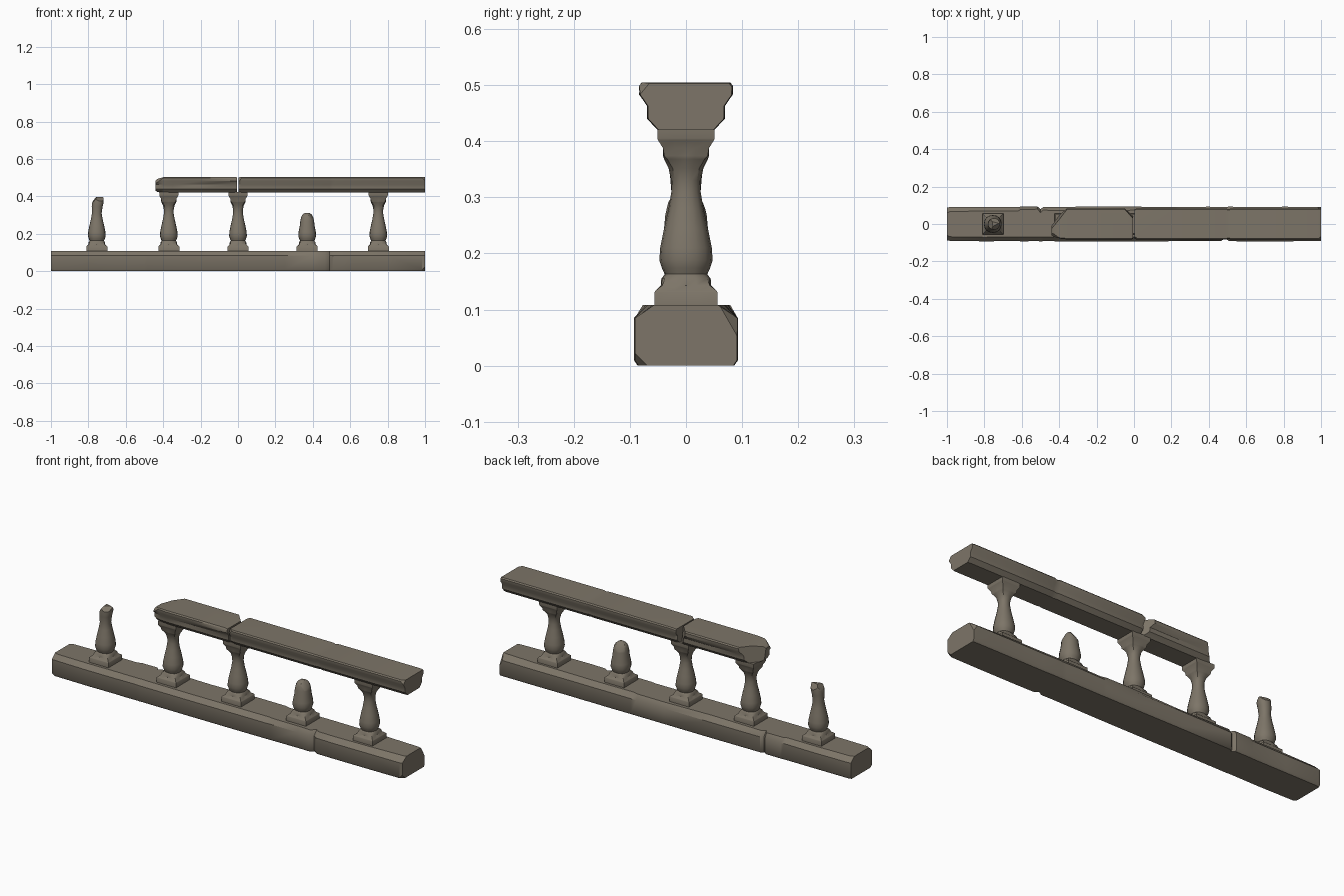
import bpy, bmesh, math, random
from mathutils import Vector

if "Cube" in bpy.data.objects:
    bpy.data.objects.remove(bpy.data.objects["Cube"])

random.seed(4)
stone = bpy.data.materials.new("weathered stone")
stone.diffuse_color = (0.205, 0.178, 0.138, 1)
stone.use_nodes = True
stone.node_tree.nodes["Principled BSDF"].inputs["Base Color"].default_value = stone.diffuse_color


def loft(name, rings, chips=(), angle=35):
    """Skin closed rings, cap both ends, then slice off chips (point, outward normal)."""
    bm = bmesh.new()
    rows = [[bm.verts.new(p) for p in ring] for ring in rings]
    n = len(rows[0])
    for a, b in zip(rows, rows[1:]):
        for i in range(n):
            j = (i + 1) % n
            bm.faces.new((a[i], a[j], b[j], b[i]))
    bm.faces.new(rows[0])
    bm.faces.new(rows[-1])
    for co, no in chips:
        geom = bm.verts[:] + bm.edges[:] + bm.faces[:]
        cut = bmesh.ops.bisect_plane(bm, geom=geom, dist=1e-5, plane_co=co, plane_no=no, clear_outer=True)
        edges = [e for e in cut["geom_cut"] if isinstance(e, bmesh.types.BMEdge)]
        if edges:
            bmesh.ops.holes_fill(bm, edges=edges, sides=0)
    bmesh.ops.recalc_face_normals(bm, faces=bm.faces[:])
    me = bpy.data.meshes.new(name)
    bm.to_mesh(me)
    bm.free()
    me.materials.append(stone)
    ob = bpy.data.objects.new(name, me)
    bpy.context.collection.objects.link(ob)
    bpy.ops.object.select_all(action='DESELECT')
    ob.select_set(True)
    bpy.context.view_layer.objects.active = ob
    bpy.ops.object.shade_smooth_by_angle(angle=math.radians(angle))
    return ob


def wob(s=0.0012):
    return random.uniform(-s, s)


# Base beam: stations of (x, front top half width, front inset, back top half width, back inset)
def base_ring(x, ft, fi, bt, bi):
    f, b = 0.092 - fi + wob(), 0.092 - bi + wob()
    pts = [(-f + 0.007, 0), (-f, 0.010), (-f, 0.084 + wob()), (-ft, 0.108),
           (bt, 0.108), (b, 0.084 + wob()), (b, 0.010), (b - 0.007, 0)]
    return [(x, y, z) for y, z in pts]


stations = [
    (-1.0, .060, .004, .058, .004), (-0.985, .068, .001, .066, .001), (-0.80, .071, 0, .070, 0),
    (-0.62, .069, 0, .070, 0), (-0.605, .070, 0, .078, 0), (-0.515, .070, 0, .079, 0),
    (-0.500, .069, 0, .060, .012), (-0.485, .070, 0, .074, 0), (-0.20, .072, 0, .068, 0),
    (0.06, .070, 0, .076, 0), (0.22, .069, 0, .075, 0), (0.25, .073, 0, .068, 0),
    (0.40, .074, .001, .070, 0), (0.465, .077, .001, .070, 0), (0.488, .056, .015, .070, 0),
    (0.508, .070, 0, .070, 0), (0.60, .072, 0, .069, 0), (0.80, .068, 0, .068, 0),
    (0.985, .061, 0, .061, 0), (1.0, .057, .002, .057, .002)]
loft("base_beam", [base_ring(*s) for s in stations], [
    (Vector((0.985, -0.085, 0.004)), Vector((0.5, -0.6, -0.6))),
    (Vector((-0.99, -0.088, 0.008)), Vector((-0.4, -0.6, -0.6))),
    (Vector((0.985, 0.085, 0.09)), Vector((0.7, 0.7, 0.4)))])


# Top rail: moulded section, scaled in y and lowered at worn stations
def rail_ring(x, sy=1.0, top=0.505, low=0.420):
    half = [(0.050, low), (0.069, 0.440), (0.069, 0.463), (0.083, min(0.483, top - 0.016)),
            (0.083, top - 0.006), (0.078, top)]
    half = [(y * sy + wob(.0006), z) for y, z in half]
    pts = [(-y, z) for y, z in half] + [(y, z) for y, z in reversed(half)]
    return [(x, y, z) for y, z in pts]


loft("broken_rail_piece", [
    rail_ring(-0.440, .72, .484, .430), rail_ring(-0.430, .82, .494, .423),
    rail_ring(-0.395, .95, .504), rail_ring(-0.35), rail_ring(-0.20),
    rail_ring(-0.02), rail_ring(-0.006, .97, .502, .423)], [
    (Vector((-0.400, 0.035, 0.46)), Vector((-0.78, 0.6, 0.15))),
    (Vector((-0.425, -0.060, 0.49)), Vector((-0.6, -0.6, 0.5))),
    (Vector((-0.025, 0.058, 0.46)), Vector((0.74, 0.67, 0.1)))])
loft("long_rail_piece", [
    rail_ring(0.002, .96, .501, .423), rail_ring(0.018), rail_ring(0.25), rail_ring(0.49),
    rail_ring(0.505, .95, .503), rail_ring(0.52), rail_ring(0.75),
    rail_ring(0.985), rail_ring(1.0, .98, .503)], [
    (Vector((0.99, 0.072, 0.435)), Vector((0.5, 0.7, -0.5))),
    (Vector((0.99, -0.078, 0.50)), Vector((0.6, -0.6, 0.5))),
    (Vector((0.012, -0.078, 0.495)), Vector((-0.6, -0.7, 0.4)))])

# Baluster outline: (z, half width, squareness)
PROFILE = [
    (.104, .056, 1), (.131, .056, 1), (.134, .054, 1), (.143, .045, .8), (.155, .044, .5),
    (.163, .038, .2), (.174, .043, .1), (.188, .0475, .1), (.210, .046, .1), (.245, .039, .1),
    (.280, .031, .1), (.310, .026, .1), (.330, .0265, .1), (.352, .031, .2), (.368, .039, .5),
    (.374, .041, .8), (.388, .041, 1), (.402, .050, 1), (.405, .051, 1), (.424, .051, 1)]


def ring(x, z, r, sq, n=16):
    pts = []
    for i in range(n):
        c, s = math.cos(i * math.tau / n), math.sin(i * math.tau / n)
        k = r * ((1 - sq) + sq / max(abs(c), abs(s)))
        pts.append((x + c * k, s * k, z))
    return pts


# Whole balusters
for name, x in (("left_baluster", -0.37), ("middle_baluster", 0.0), ("right_baluster", 0.75)):
    loft(name, [ring(x, *p) for p in PROFILE])

# Tall broken baluster: leaning neck with a chipped tip
x = -0.755
tall = [ring(x, *p) for p in PROFILE if p[0] < .32]
tall += [ring(x + dx, z, r, .1) for dx, z, r in ((.002, .345, .029), (.006, .370, .031), (.008, .396, .029))]
loft("tall_broken_baluster", tall, [
    (Vector((x - .018, 0, .375)), Vector((-.7, -.1, .55))),
    (Vector((x + .012, -.012, .391)), Vector((.3, -.6, .7))),
    (Vector((x + .010, .016, .388)), Vector((.2, .7, .6)))])

# Short broken baluster: stump worn to a blunt point
x = 0.37
short = [ring(x, *p) for p in PROFILE if p[0] < .25]
short += [ring(x, z, r, .1) for z, r in ((.268, .037), (.290, .032), (.303, .025), (.312, .012))]
loft("short_broken_baluster", short, [
    (Vector((x + .024, -.012, .288)), Vector((.7, -.4, .5))),
    (Vector((x - .012, .020, .292)), Vector((-.3, .75, .55)))])
